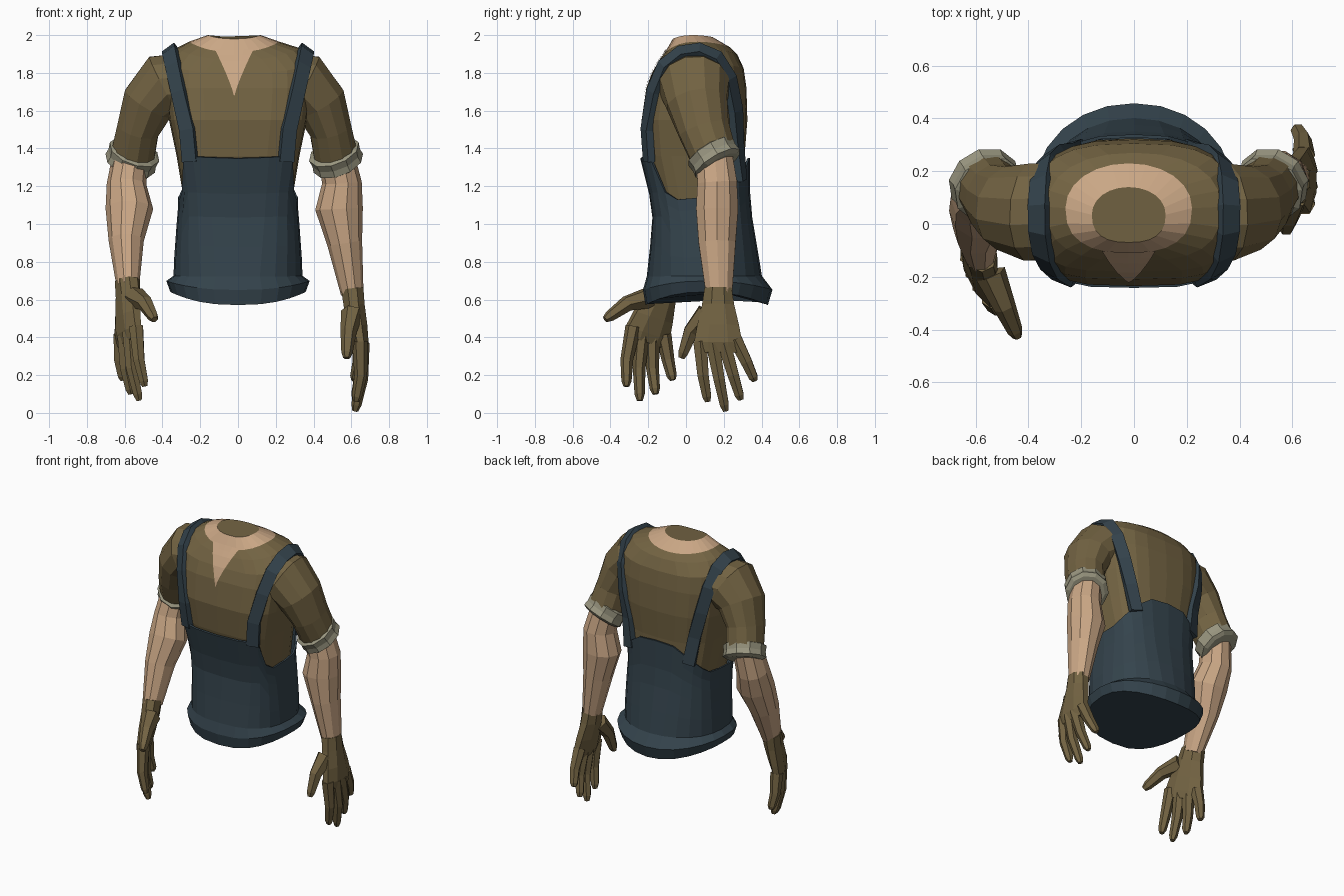
import bpy, bmesh
from math import sin, cos, pi, copysign
from mathutils import Vector
from mathutils.bvhtree import BVHTree

cube = bpy.data.objects.get("Cube")
if cube:
    bpy.data.objects.remove(cube, do_unlink=True)


def material(name, rgb):
    mat = bpy.data.materials.new(name)
    mat.use_nodes = True
    mat.diffuse_color = (*rgb, 1)
    mat.node_tree.nodes["Principled BSDF"].inputs["Base Color"].default_value = (*rgb, 1)
    return mat


OLIVE = material("olive cloth", (.17, .125, .055))
SKIN = material("skin", (.59, .385, .235))
BLUE = material("dark blue cloth", (.034, .056, .072))
GREY = material("grey cuff", (.32, .305, .215))


def loft(name, rings, materials, cap_start=True, cap_end=True, closed=True):
    """Skin a list of point rings into one flat-shaded object."""
    bm = bmesh.new()
    rows = [[bm.verts.new(point) for point in ring] for ring in rings]
    count = len(rows[0])
    for lower, upper in zip(rows, rows[1:]):
        for i in range(count if closed else count - 1):
            j = (i + 1) % count
            bm.faces.new((lower[i], lower[j], upper[j], upper[i]))
    if cap_start:
        bm.faces.new(rows[0])
    if cap_end:
        bm.faces.new(rows[-1])
    bmesh.ops.recalc_face_normals(bm, faces=bm.faces)
    mesh = bpy.data.meshes.new(name)
    bm.to_mesh(mesh)
    bm.free()
    for mat in materials:
        mesh.materials.append(mat)
    obj = bpy.data.objects.new(name, mesh)
    bpy.context.collection.objects.link(obj)
    return obj


def tangent(points, i):
    return (points[min(i + 1, len(points) - 1)] - points[max(i - 1, 0)]).normalized()


def tube(name, points, sizes, mat, across=Vector((0, 1, 0)), sides=8):
    """Loft along points; sizes are half widths along and square to across."""
    points = [Vector(p) for p in points]
    rings = []
    for i, (centre, (wide, thick)) in enumerate(zip(points, sizes)):
        along = tangent(points, i)
        u = (across - along * across.dot(along)).normalized()
        v = along.cross(u)
        turns = [2 * pi * (k + .5) / sides for k in range(sides)]
        rings.append([centre + u * wide * cos(a) + v * thick * sin(a) for a in turns])
    return loft(name, rings, [mat])


# Torso profile: height, side lift, centre x, half width, front y, back y
BODY = [
    (.58, .07, 0, .335, -.19, .41),
    (.65, .045, 0, .352, -.2, .43),
    (.72, 0, 0, .315, -.18, .375),
    (1, 0, 0, .295, -.145, .325),
    (1.12, 0, 0, .285, -.155, .31),
    (1.36, 0, 0, .325, -.215, .31),
    (1.55, 0, 0, .365, -.235, .325),
    (1.72, 0, 0, .385, -.21, .32),
    (1.8, .05, 0, .38, -.18, .305),
    (1.87, .06, 0, .33, -.14, .27),
    (1.91, .055, -.02, .24, -.11, .23),
    (1.98, .02, -.02, .14, -.07, .14),
]
SEGMENTS = 24
ANGLES = [2 * pi * k / SEGMENTS for k in range(SEGMENTS)]


def body(z, angle, offset=0):
    """Point on the torso at a height and angle, pushed out by offset."""
    for low, high in zip(BODY, BODY[1:]):
        if z <= high[0]:
            break
    t = (z - low[0]) / (high[0] - low[0])
    lift, middle, half, front, back = [p + (q - p) * t for p, q in zip(low[1:], high[1:])]
    c, s = cos(angle), sin(angle)
    # The chest is squarer than the back; hem and collar are rounder
    power = .55 if s < 0 else .72
    power += .25 * min(1, max(0, (1.1 - z) / .4, (z - 1.8) / .1))
    x = middle + (half + offset) * copysign(abs(c) ** power, c)
    y = (front + back) / 2 + ((back - front) / 2 + offset) * copysign(abs(s) ** power, s)
    rear = max(s, 0) ** 2 / 2 if z > 1 else 0
    return Vector((x, y, z + lift * (c * c + rear)))


# Shirt with a ring of bare skin around the closed neck
levels = [1.06] + [row[0] for row in BODY if row[0] > 1.1]
shirt = loft("shirt_torso", [[body(z, a) for a in ANGLES] for z in levels], [OLIVE, SKIN])
for face in shirt.data.polygons:
    if len(face.vertices) == 4 and face.index // SEGMENTS == len(levels) - 2:
        face.material_index = 1

# Open collar: a thin pointed patch laid on the chest
bm = bmesh.new()
bm.from_mesh(shirt.data)
tree = BVHTree.FromBMesh(bm)
bm.free()
rows = []
for step in range(9):
    t = step / 8
    row = []
    for k in range(-2, 3):
        start = Vector((-.02 + k * (.001 + .05 * (1 - t) ** 1.2), -1, 1.925 - .245 * t))
        hit = tree.ray_cast(start, Vector((0, 1, 0)))[0]
        row.append(hit - Vector((0, .006, 0)))
    rows.append(row)
loft("open_collar", rows, [SKIN], False, False, closed=False)

# Apron: bib high in front, dipping under the arms, peaked at the back
FRONT_TOP = (1.14, 1.13, 1.17, 1.36, 1.36, 1.355, 1.35)
BACK_TOP = (1.14, 1.15, 1.19, 1.24, 1.29, 1.34, 1.35)


def apron_top(k):
    half = SEGMENTS // 2
    quarter = min(k % half, half - k % half)
    return (BACK_TOP if k < half else FRONT_TOP)[quarter]


rings = [[body(row[0], a, .016) for a in ANGLES] for row in BODY[:3]]
waist = BODY[2][0]
for t in (.25, .5, .7, .85, 1):
    rings.append([body(waist + (apron_top(k) - waist) * t, a, .018)
                  for k, a in enumerate(ANGLES)])
apron = loft("apron", rings, [BLUE], cap_end=False)
solid = apron.modifiers.new("thickness", "SOLIDIFY")
solid.thickness = .012
solid.offset = -1

# Shoulder straps: flat bands over the shoulders
STRAP = [(.255, -.2, 1.33), (.27, -.212, 1.5), (.315, -.178, 1.7), (.345, -.12, 1.84),
         (.36, -.03, 1.91), (.362, .07, 1.925), (.355, .165, 1.885), (.338, .235, 1.77),
         (.305, .268, 1.6), (.26, .278, 1.42), (.23, .298, 1.23)]


def strap(label, side):
    points = [Vector((side * x, y, z)) for x, y, z in STRAP]
    rings = []
    for i, p in enumerate(points):
        along = tangent(points, i)
        out = p - Vector((side * .16, .06, min(p.z, 1.65)))
        out = (out - along * out.dot(along)).normalized()
        wide = along.cross(out) * .04
        rings.append([p + wide + out * .015, p - wide + out * .015,
                      p - wide - out * .025, p + wide - out * .025])
    loft(label + "_strap", rings, [BLUE])


# Sleeve with its rolled cuff
SLEEVE = [(.26, .05, 1.74), (.37, .045, 1.73), (.455, .06, 1.64), (.51, .095, 1.5), (.54, .15, 1.35)]
SLEEVE_SIZE = [(.19, .17), (.19, .18), (.165, .145), (.14, .115), (.125, .12)]


def sleeve(label, side):
    points = [Vector((side * x - .02, y, z)) for x, y, z in SLEEVE]
    tube(label + "_sleeve", points, SLEEVE_SIZE, OLIVE, sides=12)
    axis = Vector((side * .38, .6, -1)).normalized()
    roll = [(-.05, .12), (-.04, .14), (0, .134), (.035, .14), (.05, .115)]
    tube(label + "_cuff", [points[-1] + axis * d for d, r in roll],
         [(r, r) for d, r in roll], GREY, sides=10)


# Hand points: across towards the little finger, outwards, down from the wrist
PALM = [(0, 0, -.02), (0, .01, .07), (0, .03, .18), (0, .045, .27), (0, .047, .32)]
PALM_SIZE = [(.078, .064), (.092, .06), (.12, .054), (.138, .045), (.125, .03)]
FINGERS = {
    "index": [(-.095, .04, .26), (-.08, .045, .44), (-.055, .02, .58)],
    "middle": [(-.03, .05, .27), (.005, .05, .46), (.04, .015, .63)],
    "ring": [(.03, .05, .27), (.08, .045, .44), (.12, .015, .57)],
    "little": [(.09, .04, .25), (.15, .035, .37), (.195, .01, .47)],
}
FOREARM_SIZE = [(.1, .095), (.11, .105), (.117, .126), (.103, .093), (.073, .06)]


def glove(label, side, wrist, across, down, thumb):
    down = Vector(down).normalized()
    across = Vector(across)
    across = (across - down * across.dot(down)).normalized()
    out = across.cross(down) * -side

    def place(points):
        return [Vector(wrist) + across * a + out * o + down * d for a, o, d in points]

    tube(label + "_glove_palm", place(PALM), PALM_SIZE, OLIVE, across)
    for digit, points in {**FINGERS, "thumb": thumb}.items():
        root, knuckle, tip = place(points)
        radii = (.06, .043, .03, .018) if digit == "thumb" else (.042, .034, .027, .016)
        tube(label + "_glove_" + digit, [root, knuckle, knuckle.lerp(tip, .8), tip],
             [(r, r) for r in radii], OLIVE, across, sides=6)


for label, side in (("left", 1), ("right", -1)):
    strap(label, side)
    sleeve(label, side)

# Left arm hangs straight, right arm reaches forward
left_arm = [(.52, .15, 1.36), (.55, .165, 1.22), (.535, .165, 1.08),
            (.565, .165, .9), (.605, .175, .63)]
right_arm = [(-.57, .13, 1.36), (-.59, .1, 1.21), (-.575, .05, 1.08),
             (-.592, -.02, .91), (-.583, -.115, .67)]
tube("left_forearm", left_arm, FOREARM_SIZE, SKIN, sides=10)
tube("right_forearm", right_arm, FOREARM_SIZE, SKIN, sides=10)
glove("left", 1, (.605, .17, .64), (0, 1, 0), (0, 0, -1),
      [(-.06, 0, .11), (-.145, -.02, .21), (-.195, -.03, .35)])
glove("right", -1, (-.583, -.115, .68), (-.45, .87, 0), (.15, -.26, -1),
      [(-.06, 0, .09), (-.18, .01, .16), (-.275, .02, .276)])
